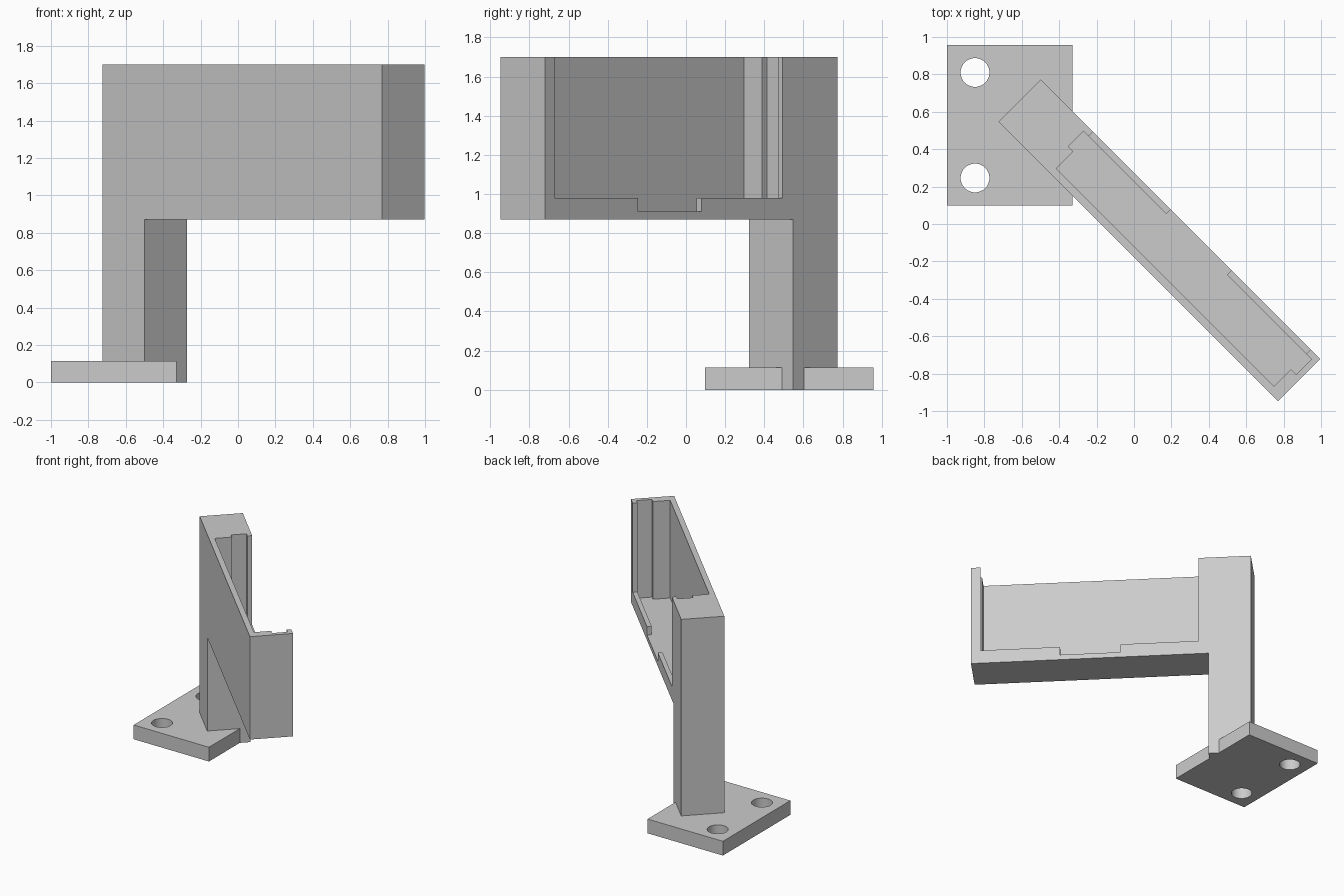
import bpy, bmesh, math
from mathutils import Matrix, Vector

cube = bpy.data.objects.get("Cube")
if cube:
    bpy.data.objects.remove(cube, do_unlink=True)

grey = bpy.data.materials.new("plain_grey")
grey.use_nodes = True
colour = (0.6, 0.6, 0.6, 1)
grey.diffuse_color = colour
grey.node_tree.nodes["Principled BSDF"].inputs["Base Color"].default_value = colour

# Holder frame: local x runs along the arm, local y across it
FRAME = Matrix.Translation((-0.725, 0.547, 0)) @ Matrix.Rotation(math.radians(-45), 4, "Z")
LENGTH, WIDTH, TOP, ARM = 2.114, 0.32, 1.7, 0.87


def prism(name, points, offset, matrix=Matrix()):
    """Extrude a flat outline of 3D points by an offset."""
    bm = bmesh.new()
    face = bm.faces.new([bm.verts.new(p) for p in points])
    moved = bmesh.ops.extrude_face_region(bm, geom=[face])["geom"]
    bmesh.ops.translate(bm, vec=Vector(offset),
                        verts=[v for v in moved if isinstance(v, bmesh.types.BMVert)])
    bmesh.ops.transform(bm, matrix=matrix, verts=bm.verts)
    bmesh.ops.recalc_face_normals(bm, faces=bm.faces)
    mesh = bpy.data.meshes.new(name)
    bm.to_mesh(mesh)
    bm.free()
    mesh.materials.append(grey)
    ob = bpy.data.objects.new(name, mesh)
    bpy.context.collection.objects.link(ob)
    return ob


def box(name, x0, x1, y0, y1, z0, z1, matrix=Matrix()):
    outline = [(x0, y0, z0), (x1, y0, z0), (x1, y1, z0), (x0, y1, z0)]
    return prism(name, outline, (0, 0, z1 - z0), matrix)


def combine(target, tool, operation="DIFFERENCE"):
    """Apply a boolean and remove the tool object."""
    mod = target.modifiers.new("combine", "BOOLEAN")
    mod.operation, mod.solver, mod.object = operation, "EXACT", tool
    bpy.context.view_layer.objects.active = target
    bpy.ops.object.modifier_apply(modifier=mod.name)
    bpy.data.objects.remove(tool, do_unlink=True)


# Post and arm as one L-shaped profile
side = [(0, 0), (WIDTH, 0), (WIDTH, ARM), (LENGTH, ARM), (LENGTH, TOP), (0, TOP)]
bracket = prism("angled_bracket", [(x, 0, z) for x, z in side], (0, WIDTH, 0), FRAME)

# Base plate with two screw holes
base = box("base_plate", -1, -0.328, 0.098, 0.958, 0, 0.115)
for y in (0.81, 0.246):
    ring = [(-0.85 + 0.077 * math.cos(math.tau * i / 48),
             y + 0.077 * math.sin(math.tau * i / 48), -0.1) for i in range(48)]
    combine(base, prism("hole_cutter", ring, (0, 0, 0.4)))
combine(bracket, base, "UNION")

# Pocket with side grooves, open at the top
FLOOR, LIP = 0.912, 0.98
START, END, GROOVE = 0.395, 2.043, 0.038
half = [(START, 0.042), (START, 0.17), (START - GROOVE, 0.17), (START - GROOVE, 0.285)]
outline = half + [(START + END - x, y) for x, y in reversed(half)]
combine(bracket, prism("pocket_cutter", [(x, y, FLOOR) for x, y in outline], (0, 0, 1), FRAME))

# Window above the floor lip, and the gap in that lip
combine(bracket, box("window_cutter", START, END, 0.2, 0.5, LIP, 2, FRAME))
combine(bracket, box("lip_gap_cutter", 0.983, 1.442, 0.2, 0.5, FLOOR, 1.1, FRAME))

# Flat faces, with smooth hole walls
bpy.ops.object.select_all(action="DESELECT")
bracket.select_set(True)
bpy.context.view_layer.objects.active = bracket
bpy.ops.object.shade_smooth_by_angle(angle=math.radians(30))
